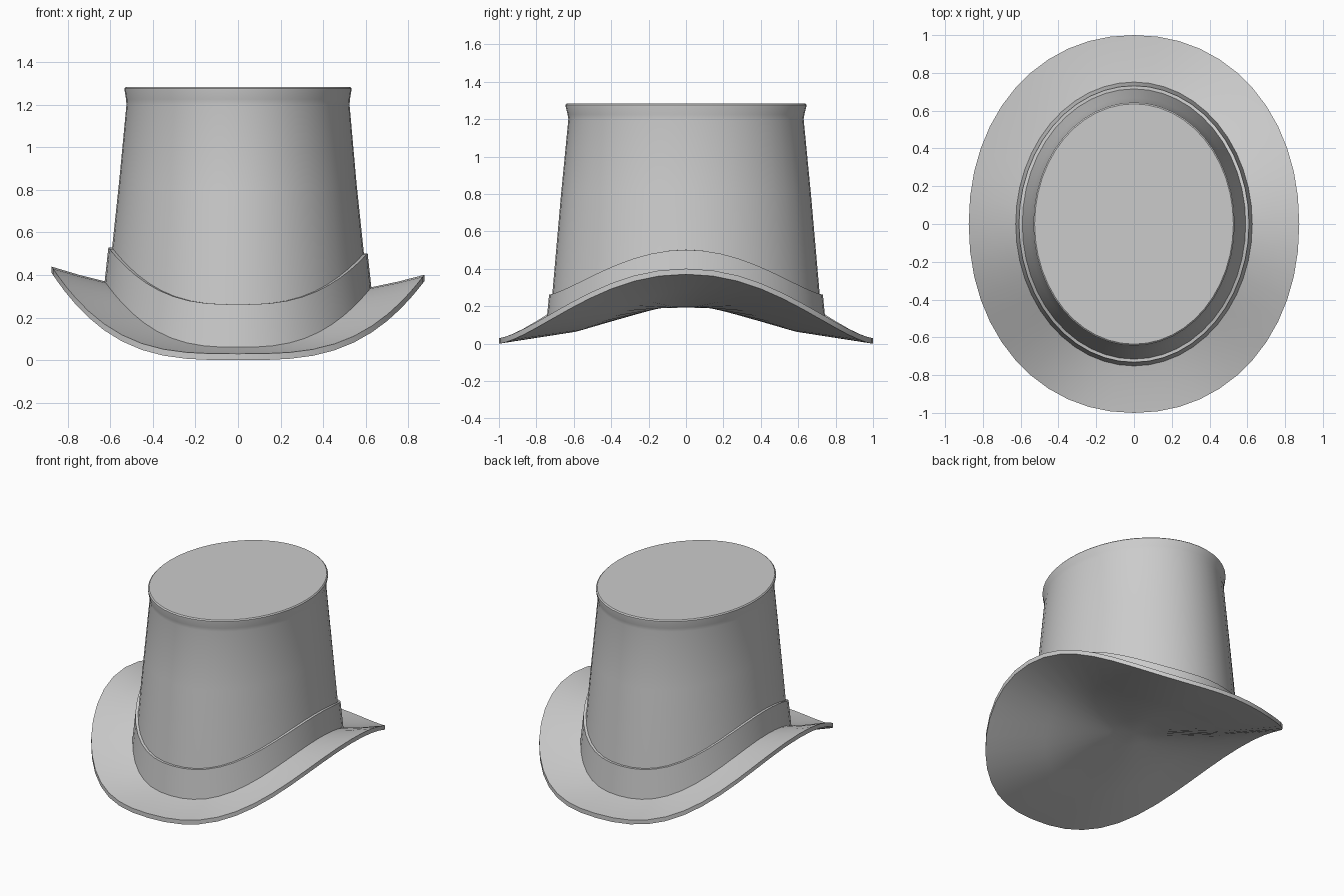
import bpy, bmesh, math

if "Cube" in bpy.data.objects:
    bpy.data.objects.remove(bpy.data.objects["Cube"])

SEGS = 48


def loft(name, rings, cap_start=False, cap_end=False):
    """Skin closed elliptical rings.
    ring = (rx, ry, z at front/back, z at the sides, roundness, rise power)"""
    bm = bmesh.new()
    loops = []
    for rx, ry, z_low, z_high, p, rise in rings:
        loop = []
        for i in range(SEGS):
            a = 2 * math.pi * i / SEGS
            c, s = math.cos(a), math.sin(a)
            x = rx * math.copysign(abs(c) ** (2 / p), c)
            y = ry * math.copysign(abs(s) ** (2 / p), s)
            f = min(1, abs(x / rx)) ** (2 * rise)      # sides curl upwards
            z = z_low + (z_high - z_low) * f
            if z_high != z_low:
                z -= 0.022 * x * f                     # slightly uneven curl
            loop.append(bm.verts.new((x, y, z)))
        loops.append(loop)
    for lo, hi in zip(loops, loops[1:]):
        for i in range(SEGS):
            j = (i + 1) % SEGS
            bm.faces.new((lo[i], lo[j], hi[j], hi[i]))
    # Caps: fan to a centre point
    for use, loop in ((cap_start, loops[0]), (cap_end, loops[-1])):
        if use:
            z = sum(v.co.z for v in loop) / SEGS
            mid = bm.verts.new((0, 0, z))
            for i in range(SEGS):
                bm.faces.new((loop[i], loop[(i + 1) % SEGS], mid))
    bmesh.ops.recalc_face_normals(bm, faces=bm.faces)
    mesh = bpy.data.meshes.new(name)
    bm.to_mesh(mesh)
    bm.free()
    obj = bpy.data.objects.new(name, mesh)
    bpy.context.collection.objects.link(obj)
    bpy.ops.object.select_all(action='DESELECT')
    obj.select_set(True)
    bpy.context.view_layer.objects.active = obj
    bpy.ops.object.shade_smooth_by_angle(angle=math.radians(35))
    return obj


# Brim: closed underside, thin rim, upper surface running in under the band
loft("brim", [
    (0.15, 0.17, 0.188, 0.20, 2, 1.5),
    (0.54, 0.60, 0.062, 0.29, 2, 1.5),
    (0.875, 1.0, 0.0, 0.39, 2.1, 1.6),
    (0.875, 1.0, 0.03, 0.42, 2.1, 1.6),
    (0.75, 0.87, 0.04, 0.385, 2.05, 1.5),
    (0.62, 0.745, 0.062, 0.355, 2, 1.4),
], cap_start=True)

# Hat band: follows the curl of the brim
loft("hat_band", [
    (0.627, 0.752, 0.055, 0.35, 2, 1.4),
    (0.609, 0.732, 0.262, 0.515, 2, 1.4),
    (0.588, 0.712, 0.262, 0.515, 2, 1.4),
])

# Crown: tapered wall, flared lip and flat top
loft("crown", [
    (0.594, 0.717, 0.24, 0.49, 2, 1.4),
    (0.557, 0.668, 0.80, 0.84, 2, 1.4),
    (0.524, 0.629, 1.20, 1.20, 2, 1),
    (0.526, 0.633, 1.225, 1.225, 2, 1),
    (0.533, 0.644, 1.268, 1.268, 2, 1),
    (0.533, 0.644, 1.277, 1.277, 2, 1),
    (0.526, 0.636, 1.284, 1.284, 2, 1),
], cap_end=True)
